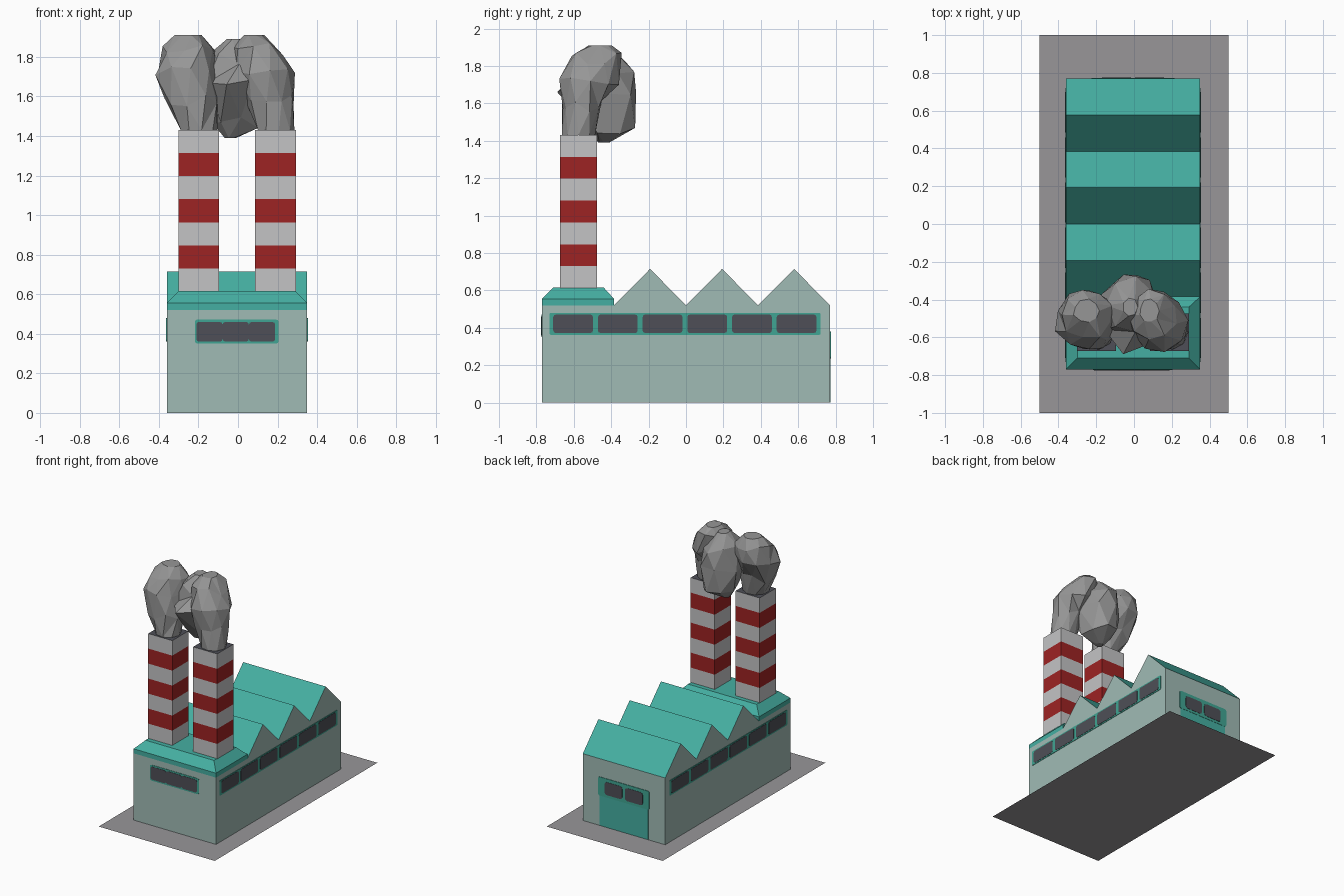
import bpy, bmesh, math, random

if "Cube" in bpy.data.objects:
    bpy.data.objects.remove(bpy.data.objects["Cube"])

random.seed(4)


def srgb(r, g, b):
    lin = [((c / 255 + 0.055) / 1.055) ** 2.4 if c > 10 else c / 3300 for c in (r, g, b)]
    return (*lin, 1.0)


def material(name, *rgb):
    m = bpy.data.materials.new(name)
    m.diffuse_color = srgb(*rgb)
    m.use_nodes = True
    m.node_tree.nodes["Principled BSDF"].inputs["Base Color"].default_value = m.diffuse_color
    return m


WALL = material("pale green wall", 160, 187, 181)
TEAL = material("teal roof", 69, 175, 162)
FRAME = material("teal window frame", 64, 165, 147)
GLASS = material("dark glass", 78, 79, 87)
LIGHT = material("light grey chimney", 196, 196, 197)
RED = material("red stripe", 158, 35, 35)
SMOKE = material("grey smoke", 150, 150, 150)
GROUND = material("grey pavement", 152, 150, 153)

XL, XR, YF, YB = -0.36, 0.35, -0.77, 0.77


def finish(name, bm, *mats, normals=True):
    if normals:
        bmesh.ops.recalc_face_normals(bm, faces=bm.faces)
    me = bpy.data.meshes.new(name)
    bm.to_mesh(me)
    bm.free()
    for m in mats:
        me.materials.append(m)
    ob = bpy.data.objects.new(name, me)
    bpy.context.collection.objects.link(ob)
    return ob


def loft(bm, rings, bottom=True, top=True):
    """Join rings of points with quads, returns the vertex rings."""
    vs = [[bm.verts.new(p) for p in ring] for ring in rings]
    for a, b in zip(vs, vs[1:]):
        for i in range(len(a)):
            j = (i + 1) % len(a)
            bm.faces.new((a[i], a[j], b[j], b[i]))
    if bottom:
        bm.faces.new(vs[0][::-1])
    if top:
        bm.faces.new(vs[-1])
    return vs


def rect(x0, x1, y0, y1, z):
    return [(x0, y0, z), (x1, y0, z), (x1, y1, z), (x0, y1, z)]


# Pavement
bm = bmesh.new()
bm.faces.new([bm.verts.new(p) for p in rect(-0.5, 0.5, -1, 1, 0)])
finish("pavement", bm, GROUND, normals=False)

# Hall with sawtooth roof: side profile swept across x
profile = [(YF, 0), (YF, 0.52), (-0.385, 0.52), (-0.192, 0.715), (0, 0.52),
           (0.193, 0.715), (0.385, 0.52), (0.578, 0.715), (YB, 0.52), (YB, 0)]
bm = bmesh.new()
loft(bm, [[(x, y, z) for y, z in profile] for x in (XL, XR)])
bmesh.ops.recalc_face_normals(bm, faces=bm.faces)
for f in list(bm.faces):
    if f.normal.z > 0.1:
        f.material_index = 1
    elif f.normal.z < -0.9:
        bm.faces.remove(f)  # open underside, the pavement closes it
finish("factory_hall", bm, WALL, TEAL, normals=False)

# Flat front roof with chamfered rim
bm = bmesh.new()
loft(bm, [rect(XL, XR, YF, -0.385, 0.52), rect(XL, XR, YF, -0.385, 0.555),
          rect(XL + 0.06, XR - 0.06, YF + 0.06, -0.44, 0.615)], bottom=False)
finish("front_roof", bm, TEAL)

# Chimneys: seven bands, every second one red, dark mouth
for name, x0 in (("left_chimney", -0.302), ("right_chimney", 0.085)):
    x1, y0, y1 = x0 + 0.207, -0.673, -0.475
    bm = bmesh.new()
    zs = [0.613 + i * 0.1168 for i in range(8)]
    loft(bm, [rect(x0, x1, y0, y1, z) for z in zs], bottom=False)
    bmesh.ops.recalc_face_normals(bm, faces=bm.faces)
    for f in bm.faces:
        if f.normal.z > 0.9:
            f.material_index = 2
        else:
            f.material_index = int((f.calc_center_median().z - zs[0]) / 0.1168) % 2
    finish(name, bm, LIGHT, RED, GLASS)

# Wall plates: rounded rectangles on one side of the hall
SIDES = {
    "right": lambda u, v, d: (XR + d, u, v),
    "left": lambda u, v, d: (XL - d, u, v),
    "front": lambda u, v, d: (u, YF - d, v),
    "back": lambda u, v, d: (u, YB + d, v),
}


def plates(name, side, rects, r, d, mat):
    bm = bmesh.new()
    for u0, u1, v0, v1 in rects:
        pts = []
        for k, (cu, cv) in enumerate([(u1 - r, v1 - r), (u0 + r, v1 - r),
                                      (u0 + r, v0 + r), (u1 - r, v0 + r)]):
            for s in range(3):
                a = math.pi / 2 * (k + s / 2)
                pts.append((cu + r * math.cos(a), cv + r * math.sin(a)))
        loft(bm, [[SIDES[side](u, v, e) for u, v in pts] for e in (0, d)])
    finish(name, bm, mat)


# Long window strips on both sides
for side in ("right", "left"):
    plates(side + "_window_frame", side, [(-0.73, 0.72, 0.362, 0.48)], 0.008, 0.003, FRAME)
    panes = [(-0.71 + i * 0.239, -0.497 + i * 0.239, 0.372, 0.471) for i in range(6)]
    plates(side + "_windows", side, panes, 0.014, 0.005, GLASS)

# Front window strip
plates("front_window_frame", "front", [(-0.218, 0.205, 0.35, 0.472)], 0.012, 0.003, FRAME)
plates("front_windows", "front",
       [(-0.211 + i * 0.133, -0.078 + i * 0.133, 0.36, 0.46) for i in range(3)],
       0.014, 0.005, GLASS)

# Back door with window pair
plates("back_door", "back", [(-0.215, 0.205, 0.001, 0.375)], 0.0005, 0.002, TEAL)
plates("door_window_frame", "back", [(-0.225, 0.215, 0.235, 0.38)], 0.012, 0.004, FRAME)
plates("door_windows", "back", [(-0.17, -0.016, 0.255, 0.355), (0.006, 0.16, 0.255, 0.355)],
       0.02, 0.006, GLASS)


# Smoke: jittered faceted puffs, rings are (z, cx, cy, rx, ry)
def puff(name, rings, n, jitter):
    bm = bmesh.new()
    pts = []
    for k, (z, cx, cy, rx, ry) in enumerate(rings):
        ring = []
        for i in range(n):
            a = 2 * math.pi * (i + 0.5 * (k % 2)) / n
            s = 1 + random.uniform(-jitter, jitter) * (k > 0)
            dz = random.uniform(-0.035, 0.035) * (0 < k < len(rings) - 1)
            ring.append((cx + rx * s * math.cos(a), cy + ry * s * math.sin(a), z + dz))
        pts.append(ring)
    loft(bm, pts)
    bmesh.ops.triangulate(bm, faces=bm.faces)
    finish(name, bm, SMOKE)


puff("left_smoke", [(1.43, -0.2, -0.575, 0.095, 0.09), (1.58, -0.235, -0.555, 0.135, 0.11),
                    (1.74, -0.265, -0.51, 0.155, 0.16), (1.85, -0.25, -0.48, 0.135, 0.13),
                    (1.91, -0.25, -0.46, 0.07, 0.06)], 9, 0.08)
puff("right_smoke", [(1.43, 0.19, -0.575, 0.095, 0.09), (1.58, 0.165, -0.555, 0.12, 0.11),
                     (1.72, 0.135, -0.51, 0.145, 0.16), (1.84, 0.10, -0.48, 0.125, 0.13),
                     (1.91, 0.08, -0.46, 0.05, 0.06)], 9, 0.08)
puff("middle_smoke", [(1.39, -0.04, -0.44, 0.03, 0.03), (1.47, -0.01, -0.41, 0.12, 0.14),
                      (1.66, -0.02, -0.47, 0.16, 0.215), (1.79, -0.02, -0.43, 0.13, 0.15),
                      (1.89, -0.02, -0.44, 0.04, 0.05)], 7, 0.06)
